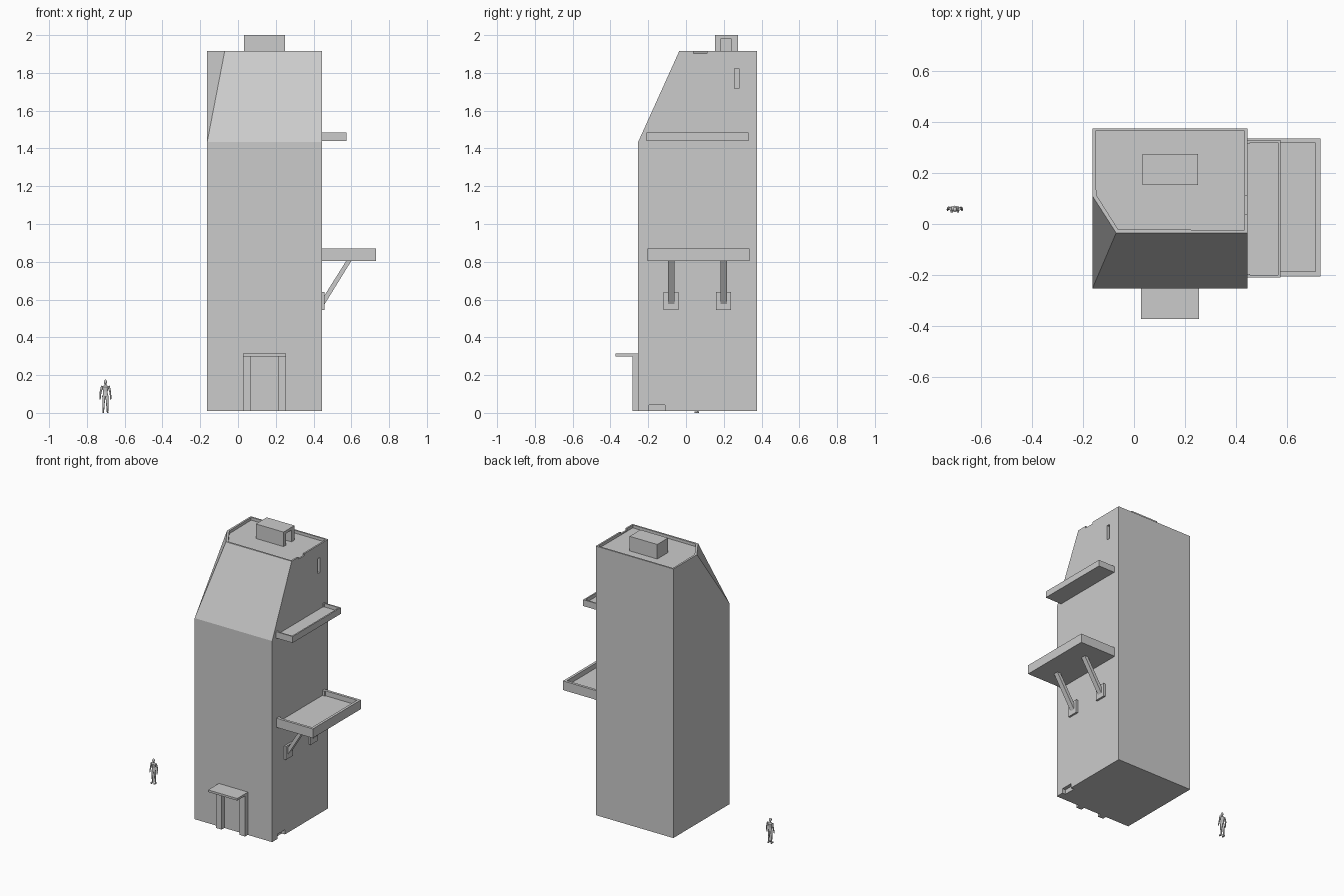
import bpy, bmesh
from mathutils import Vector, Matrix

if "Cube" in bpy.data.objects:
    bpy.data.objects.remove(bpy.data.objects["Cube"])


def make(name, bm):
    bmesh.ops.recalc_face_normals(bm, faces=bm.faces)
    me = bpy.data.meshes.new(name)
    bm.to_mesh(me)
    bm.free()
    ob = bpy.data.objects.new(name, me)
    bpy.context.collection.objects.link(ob)
    return ob


def hull(name, pts):
    bm = bmesh.new()
    for p in pts:
        bm.verts.new(p)
    bmesh.ops.convex_hull(bm, input=bm.verts)
    bmesh.ops.dissolve_limit(bm, angle_limit=0.01, verts=bm.verts, edges=bm.edges)
    return make(name, bm)


def box(name, x, y, z):
    return hull(name, [(a, b, c) for a in x for b in y for c in z])


def sink_top(ob, rim, depth):
    """Inset the top face and push it down, leaving a rim."""
    bm = bmesh.new()
    bm.from_mesh(ob.data)
    bm.normal_update()
    top = max((f for f in bm.faces if f.normal.z > 0.99),
              key=lambda f: f.calc_center_median().z)
    bmesh.ops.inset_region(bm, faces=[top], thickness=rim)
    ext = bmesh.ops.extrude_face_region(bm, geom=[top])
    bmesh.ops.translate(bm, vec=(0, 0, -depth),
                        verts=[g for g in ext["geom"] if isinstance(g, bmesh.types.BMVert)])
    if top.is_valid:
        bmesh.ops.delete(bm, geom=[top], context='FACES_ONLY')
    bmesh.ops.recalc_face_normals(bm, faces=bm.faces)
    bm.to_mesh(ob.data)
    bm.free()


def cut(ob, x, y, z):
    cutter = box("cutter", x, y, z)
    mod = ob.modifiers.new("cut", 'BOOLEAN')
    mod.operation, mod.solver, mod.object = 'DIFFERENCE', 'EXACT', cutter
    bpy.context.view_layer.objects.active = ob
    bpy.ops.object.modifier_apply(modifier=mod.name)
    bpy.data.objects.remove(cutter)


# Tower with sloped front and a clipped front-left corner
L, R, F, B = -0.163, 0.445, -0.253, 0.375
tower = hull("tower", [(x, y, 0.01) for x in (L, R) for y in (F, B)] +
             [(L, F, 1.435), (R, F, 1.435), (L, B, 1.917), (R, B, 1.917),
              (R, -0.035, 1.917), (-0.07, -0.035, 1.917), (L, 0.11, 1.917)])
sink_top(tower, 0.016, 0.02)
cut(tower, (0.42, 0.47), (0.04, 0.11), (1.903, 1.95))      # parapet gap
cut(tower, (0.425, 0.47), (0.257, 0.28), (1.717, 1.823))   # slot window
cut(tower, (0.42, 0.47), (-0.195, -0.11), (-0.02, 0.043))  # base opening

# Roof hut with side doorway
hut = box("roof_hut", (0.033, 0.25), (0.153, 0.275), (1.89, 2.0))
cut(hut, (0.20, 0.3), (0.183, 0.241), (1.897, 1.98))

# Side balconies
lower = box("lower_balcony", (R, 0.73), (-0.205, 0.335), (0.805, 0.87))
sink_top(lower, 0.026, 0.035)
upper = box("upper_balcony", (R, 0.575), (-0.21, 0.33), (1.44, 1.485))
sink_top(upper, 0.014, 0.025)
# the rim is open against the tower wall
cut(lower, (0.43, 0.475), (-0.179, 0.309), (0.835, 0.9))
cut(upper, (0.43, 0.462), (-0.196, 0.316), (1.46, 1.5))

# Balcony braces and wall plates
for i, y in enumerate((-0.079, 0.199)):
    box(f"brace_plate_{i}", (R, 0.459), (y - 0.04, y + 0.04), (0.545, 0.64))
    hull(f"brace_{i}", [(x, y + d, z) for d in (-0.017, 0.017) for x, z in
                        ((0.575, 0.808), (0.602, 0.808), (0.455, 0.57), (0.455, 0.617))])

# Entrance porch
for i, x in enumerate((0.027, 0.211)):
    box(f"porch_post_{i}", (x, x + 0.043), (-0.283, F), (0.01, 0.30))
box("porch_canopy", (0.027, 0.255), (-0.373, F), (0.299, 0.314))


# Standing figure for scale, from tapered segments
def segment(bm, a, b, r1, r2):
    a, b = Vector(a), Vector(b)
    rot = (b - a).to_track_quat('Z', 'Y').to_matrix().to_4x4()
    bmesh.ops.create_cone(bm, cap_ends=True, segments=10, radius1=r1, radius2=r2,
                          depth=(b - a).length,
                          matrix=Matrix.Translation((a + b) / 2) @ rot)


bm = bmesh.new()
segment(bm, (0, 0, 0.112), (0, 0, 0.138), 0.012, 0.018)
segment(bm, (0, 0, 0.138), (0, 0, 0.147), 0.018, 0.008)
segment(bm, (0, 0, 0.086), (0, 0, 0.112), 0.015, 0.012)
bmesh.ops.scale(bm, vec=(1, 0.65, 1), verts=bm.verts)
segment(bm, (0, 0, 0.144), (0, -0.002, 0.158), 0.005, 0.005)
bmesh.ops.create_uvsphere(bm, u_segments=12, v_segments=8, radius=1,
                          matrix=Matrix.Translation((0, -0.003, 0.164)) @
                          Matrix.Diagonal((0.0085, 0.0095, 0.012, 1)))
for s in (-1, 1):
    segment(bm, (s * 0.017, 0, 0.142), (s * 0.025, 0.003, 0.112), 0.007, 0.005)
    segment(bm, (s * 0.025, 0.003, 0.112), (s * 0.028, -0.003, 0.086), 0.005, 0.0035)
    segment(bm, (s * 0.028, -0.003, 0.086), (s * 0.028, -0.006, 0.072), 0.0045, 0.003)
    segment(bm, (s * 0.008, 0, 0.092), (s * 0.010, -0.001, 0.048), 0.009, 0.006)
    segment(bm, (s * 0.010, -0.001, 0.048), (s * 0.011, 0.003, 0.006), 0.0065, 0.004)
    bmesh.ops.create_cube(bm, size=1, matrix=Matrix.Translation((s * 0.012, -0.003, 0.004)) @
                          Matrix.Diagonal((0.009, 0.024, 0.008, 1)))
person = make("standing_figure", bm)
person.location = (-0.702, 0.06, 0)
for p in person.data.polygons:
    p.use_smooth = len(p.vertices) <= 4
